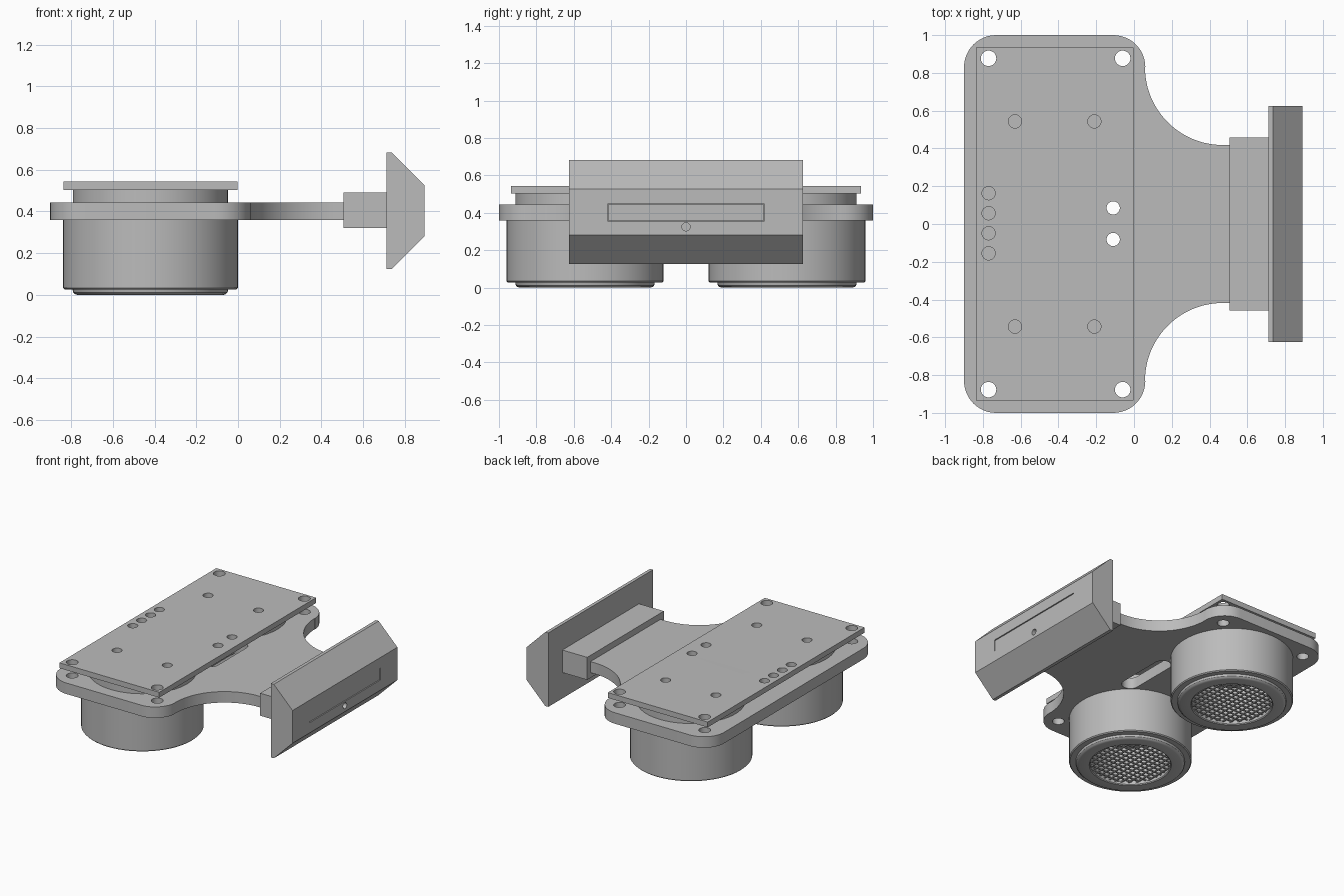
import bpy, bmesh, math

if "Cube" in bpy.data.objects:
    bpy.data.objects.remove(bpy.data.objects["Cube"])

grey = bpy.data.materials.new("mid grey")
grey.diffuse_color = (0.5, 0.5, 0.5, 1)
grey.use_nodes = True
grey.node_tree.nodes["Principled BSDF"].inputs["Base Color"].default_value = grey.diffuse_color


def finish(ob, angle=30):
    """Give the part its colour and smooth its round sides."""
    ob.data.materials.clear()
    ob.data.materials.append(grey)
    bpy.ops.object.select_all(action='DESELECT')
    ob.select_set(True)
    bpy.context.view_layer.objects.active = ob
    bpy.ops.object.shade_smooth_by_angle(angle=math.radians(angle))
    return ob


def from_bmesh(name, bm):
    bmesh.ops.recalc_face_normals(bm, faces=bm.faces)
    me = bpy.data.meshes.new(name)
    bm.to_mesh(me)
    bm.free()
    ob = bpy.data.objects.new(name, me)
    bpy.context.collection.objects.link(ob)
    return ob


def arc(cx, cy, r, a0, a1, n=12):
    """Points on an arc, angles in degrees."""
    return [(cx + r * math.cos(math.radians(a0 + (a1 - a0) * i / n)),
             cy + r * math.sin(math.radians(a0 + (a1 - a0) * i / n))) for i in range(n + 1)]


def circle(cx, cy, r, n=32):
    return arc(cx, cy, r, 0, 360, n)[:-1]


def plate(name, loops, z0, z1):
    """Flat plate: first loop is the outline, the others are holes."""
    cu = bpy.data.curves.new(name, 'CURVE')
    cu.dimensions, cu.fill_mode = '2D', 'BOTH'
    cu.extrude = (z1 - z0) / 2
    for loop in loops:
        sp = cu.splines.new('POLY')
        sp.points.add(len(loop) - 1)
        for p, (x, y) in zip(sp.points, loop):
            p.co = (x, y, 0, 1)
        sp.use_cyclic_u = True
    tmp = bpy.data.objects.new(name + "_outline", cu)
    bpy.context.collection.objects.link(tmp)
    bpy.context.view_layer.update()
    me = tmp.to_mesh()
    bm = bmesh.new()
    bm.from_mesh(me)
    tmp.to_mesh_clear()
    bpy.data.objects.remove(tmp)
    bmesh.ops.remove_doubles(bm, verts=bm.verts, dist=1e-4)
    bmesh.ops.translate(bm, verts=bm.verts, vec=(0, 0, (z0 + z1) / 2))
    return finish(from_bmesh(name, bm))


def add_box(bm, x0, x1, y0, y1, z0, z1):
    vs = bmesh.ops.create_cube(bm, size=1)["verts"]
    bmesh.ops.scale(bm, verts=vs, vec=(x1 - x0, y1 - y0, z1 - z0))
    bmesh.ops.translate(bm, verts=vs, vec=((x0 + x1) / 2, (y0 + y1) / 2, (z0 + z1) / 2))


def box(name, *ext):
    bm = bmesh.new()
    add_box(bm, *ext)
    return from_bmesh(name, bm)


def cut(ob, cutter):
    m = ob.modifiers.new("cut", 'BOOLEAN')
    m.operation, m.solver, m.object = 'DIFFERENCE', 'EXACT', cutter
    bpy.context.view_layer.objects.active = ob
    bpy.ops.object.modifier_apply(modifier=m.name)
    bpy.data.objects.remove(cutter)


def lathe(name, profile, cx, cy, n=64):
    bm = bmesh.new()
    vs = [bm.verts.new((r, 0, z)) for r, z in profile]
    es = [bm.edges.new(p) for p in zip(vs, vs[1:])]
    bmesh.ops.spin(bm, geom=vs + es, cent=(0, 0, 0), axis=(0, 0, 1),
                   angle=math.tau, steps=n, use_merge=False)
    bmesh.ops.remove_doubles(bm, verts=bm.verts, dist=1e-4)
    bmesh.ops.translate(bm, verts=bm.verts, vec=(cx, cy, 0))
    return finish(from_bmesh(name, bm))


corner_holes = [circle(x, y, 0.041) for x in (-0.77, -0.06) for y in (-0.877, 0.877)]

# Mounting plate: rounded rectangle flowing through concave arcs into a tongue
half = arc(0.47, 0.83, 0.412, 270, 180, 24) + arc(-0.11, 0.83, 0.17, 0, 90) \
    + arc(-0.73, 0.83, 0.17, 90, 180)
half = [(0.888, 0.418)] + half
outline = half + [(x, -y) for x, y in reversed(half)]
wire_slot = arc(-0.11, 0.17, 0.06, 0, 180) + arc(-0.11, -0.17, 0.06, 180, 360)
plate("mounting_plate", [outline, wire_slot] + corner_holes, 0.36, 0.443)

# Circuit board with screw, component and pin holes
small = [(x, s * 0.543) for x in (-0.63, -0.21) for s in (-1, 1)]
small += [(-0.77, 0.163 - 0.106 * i) for i in range(4)]
small += [(-0.11, 0.085), (-0.11, -0.082)]
board = [(-0.836, -0.935), (-0.003, -0.935), (-0.003, 0.935), (-0.836, 0.935)]
plate("circuit_board", [board] + corner_holes + [circle(x, y, 0.035) for x, y in small],
      0.503, 0.543)

# Two round sensor housings with a deep opening and a wire grille
R = 0.275
profile = [(0, 0.29), (R, 0.29), (R, 0.006), (R + 0.006, 0), (0.35, 0), (0.362, 0.004),
           (0.37, 0.012), (0.373, 0.027), (0.412, 0.027), (0.419, 0.034), (0.419, 0.37),
           (0.372, 0.37), (0.372, 0.505), (0, 0.505)]
for side, cy in (("front", -0.54), ("back", 0.54)):
    lathe(side + "_sensor", profile, -0.42, cy)
    bm = bmesh.new()
    step, w = 0.042, 0.005
    for i in range(-6, 7):
        d = i * step
        h = math.sqrt(R * R - d * d) + 0.004
        add_box(bm, -0.42 + d - w, -0.42 + d + w, cy - h, cy + h, 0.018, 0.026)
        add_box(bm, -0.42 - h, -0.42 + h, cy + d - w, cy + d + w, 0.022, 0.030)
    finish(from_bmesh(side + "_grille", bm))

# Clamp block around the tongue
finish(box("clamp_block", 0.505, 0.715, -0.457, 0.457, 0.32, 0.49))

# Bevelled end cap: side profile pulled along y
section = [(0.712, 0.125), (0.737, 0.125), (0.893, 0.28), (0.893, 0.527),
           (0.737, 0.683), (0.712, 0.683)]
bm = bmesh.new()
face = bm.faces.new([bm.verts.new((x, -0.625, z)) for x, z in section])
ext = bmesh.ops.extrude_face_region(bm, geom=[face])["geom"]
bmesh.ops.translate(bm, verts=[v for v in ext if isinstance(v, bmesh.types.BMVert)],
                    vec=(0, 1.25, 0))
cap = from_bmesh("end_cap", bm)
# Slot that shows the tongue end, and a screw hole below it
cut(cap, box("slot_cutter", 0.80, 1.0, -0.421, 0.421, 0.357, 0.447))
bpy.ops.mesh.primitive_cylinder_add(vertices=32, radius=0.022, depth=0.3,
                                    location=(0.92, 0, 0.325), rotation=(0, math.pi / 2, 0))
cut(cap, bpy.context.object)
finish(cap)
